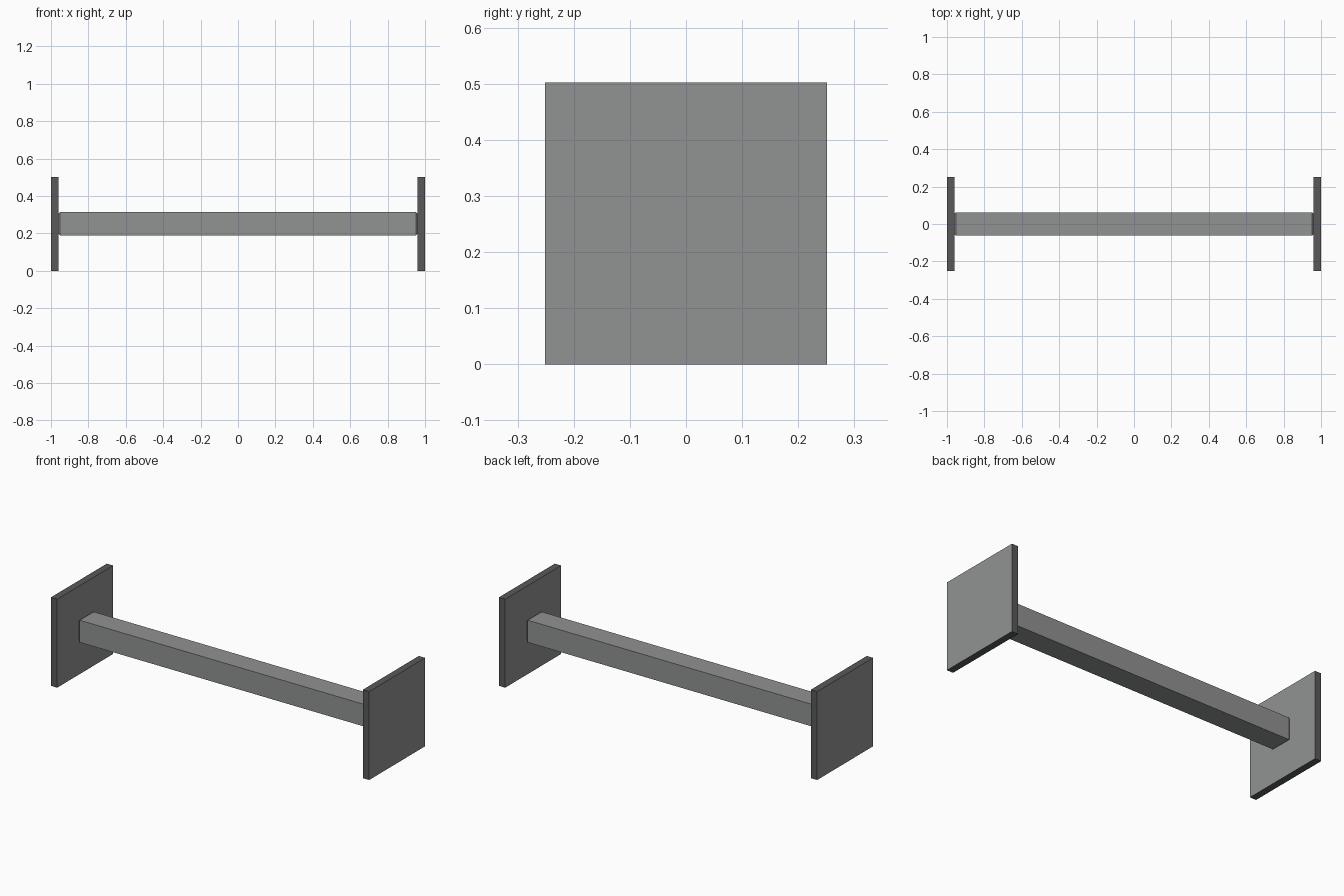
import bpy, bmesh

if "Cube" in bpy.data.objects:
    bpy.data.objects.remove(bpy.data.objects["Cube"])


def material(name, rgb):
    m = bpy.data.materials.new(name)
    m.diffuse_color = (*rgb, 1)
    m.use_nodes = True
    m.node_tree.nodes["Principled BSDF"].inputs["Base Color"].default_value = m.diffuse_color
    return m


light = material("light grey", (0.285, 0.287, 0.29))
dark = material("dark grey", (0.10, 0.102, 0.105))

HALF = 1.0          # half length overall
PLATE = 0.04        # plate thickness
SIZE = 0.502        # plate side
MID = SIZE / 2      # beam axis height
BEAM = 0.0628       # beam half width
STEP = 0.009        # small taper where the beam meets a plate


def add_object(name, bm, mats):
    mesh = bpy.data.meshes.new(name)
    bmesh.ops.recalc_face_normals(bm, faces=bm.faces[:])
    bm.to_mesh(mesh)
    bm.free()
    for m in mats:
        mesh.materials.append(m)
    ob = bpy.data.objects.new(name, mesh)
    bpy.context.collection.objects.link(ob)
    return ob


# Square end plates: light broad faces, dark rims
for name, side in (("left_end_plate", -1), ("right_end_plate", 1)):
    bm = bmesh.new()
    bmesh.ops.create_cube(bm, size=1)
    bmesh.ops.scale(bm, vec=(PLATE, SIZE, SIZE), verts=bm.verts)
    for f in bm.faces:
        f.material_index = 0 if abs(f.normal.x) > 0.5 else 1
    plate = add_object(name, bm, (light, dark))
    plate.location = (side * (HALF - PLATE / 2), 0, MID)

# Square beam lofted through rings, slightly tapered at both ends
inner = HALF - PLATE
stations = [(-inner, BEAM - STEP), (-inner + STEP, BEAM),
            (inner - STEP, BEAM), (inner, BEAM - STEP)]
bm = bmesh.new()
rings = [[bm.verts.new((x, y * r, z * r))
          for y, z in ((-1, -1), (1, -1), (1, 1), (-1, 1))]
         for x, r in stations]
for a, b in zip(rings, rings[1:]):
    for i in range(4):
        j = (i + 1) % 4
        bm.faces.new((a[i], a[j], b[j], b[i]))
bm.faces.new(rings[0])
bm.faces.new(rings[-1])
beam = add_object("beam", bm, (light,))
beam.location.z = MID
